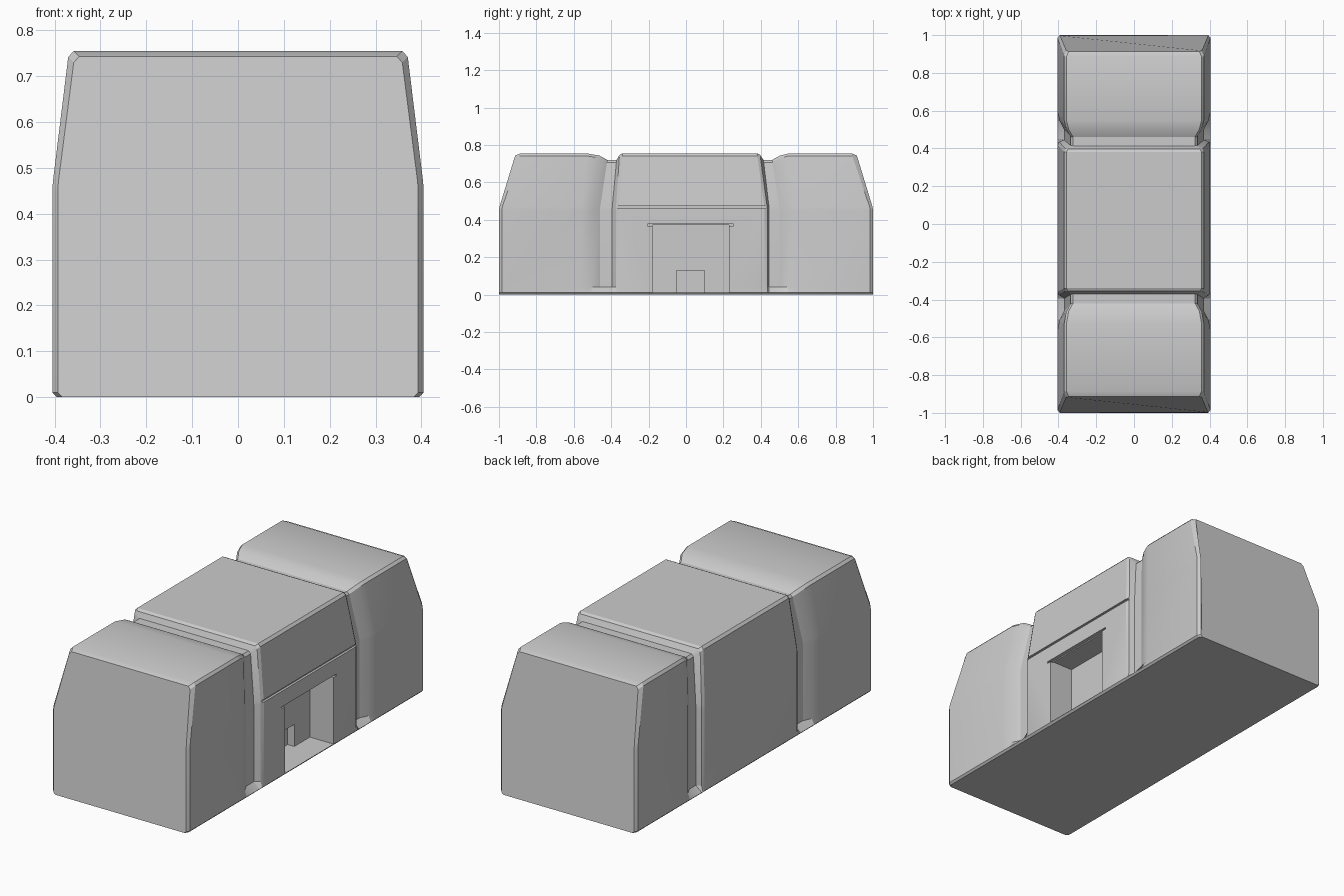
import bpy, bmesh, math

if "Cube" in bpy.data.objects:
    bpy.data.objects.remove(bpy.data.objects["Cube"])

SHOULDER, TOP = 0.46, 0.755


def width(z):
    # half width of the building: upright wall, then a slight inward lean
    return 0.405 - 0.035 * max(0, z - SHOULDER) / 0.285


def section(y_low, y_high, inset, base):
    # closed outline; the groove inset fades out at the base plinth
    half = [(0.395 - base, 0.0), (0.405 - base, 0.01), (width(0.04) - inset, 0.04)]
    half += [(width(z) - inset, z) for z in (0.45, 0.47)]
    half += [(width(0.742) - inset, 0.742 - inset), (0.358 - inset, TOP - inset)]
    outline = half + [(-x, z) for x, z in reversed(half)]
    pts = []
    for x, z in outline:
        t = max(0, z - SHOULDER) / (TOP - SHOULDER)
        pts.append((x, y_low + (y_high - y_low) * t, z))
    return pts


def cutter(name, x0, x1, y0, y1, z0, z1):
    bpy.ops.mesh.primitive_cube_add(
        size=1, location=((x0 + x1) / 2, (y0 + y1) / 2, (z0 + z1) / 2))
    ob = bpy.context.object
    ob.name = name
    ob.scale = (x1 - x0, y1 - y0, z1 - z0)
    ob.hide_render = True
    return ob


# stations along the building: y at wall, y at roof, inset, base inset
stations = [
    (-1.0, -0.91, 0.012, 0.012), (-0.985, -0.885, 0, 0),
    (-0.56, -0.53, 0, 0), (-0.505, -0.46, 0.012, 0),
    (-0.46, -0.415, 0.035, 0), (-0.395, -0.368, 0.035, 0),
    (-0.375, -0.355, 0.008, 0), (-0.36, -0.34, 0, 0),
    (0.42, 0.38, 0, 0), (0.435, 0.395, 0.008, 0),
    (0.445, 0.41, 0.035, 0), (0.50, 0.455, 0.035, 0),
    (0.545, 0.50, 0.012, 0), (0.59, 0.55, 0, 0),
    (0.985, 0.885, 0, 0), (1.0, 0.91, 0.012, 0.012),
]

# building shell lofted through the stations
bm = bmesh.new()
rings = [[bm.verts.new(p) for p in section(*s)] for s in stations]
for a, b in zip(rings, rings[1:]):
    n = len(a)
    for i in range(n):
        j = (i + 1) % n
        bm.faces.new((a[i], a[j], b[j], b[i]))
bm.faces.new(rings[0])
bm.faces.new(rings[-1])
bmesh.ops.recalc_face_normals(bm, faces=bm.faces)
mesh = bpy.data.meshes.new("building_shell")
bm.to_mesh(mesh)
bm.free()
building = bpy.data.objects.new("building_shell", mesh)
bpy.context.collection.objects.link(building)

# doorway, inner niche, lintel slot and wall groove
cutters = [
    cutter("doorway_cutter", 0.265, 0.5, -0.18, 0.23, 0.012, 0.372),
    cutter("niche_cutter", 0.225, 0.3, -0.05, 0.098, 0.012, 0.13),
    cutter("lintel_cutter", 0.385, 0.5, -0.205, 0.255, 0.368, 0.378),
    cutter("wall_groove_cutter", 0.392, 0.5, -0.367, 0.432, 0.461, 0.474),
]
bpy.ops.object.select_all(action='DESELECT')
bpy.context.view_layer.objects.active = building
building.select_set(True)
for c in cutters:
    mod = building.modifiers.new(c.name, 'BOOLEAN')
    mod.operation = 'DIFFERENCE'
    mod.solver = 'EXACT'
    mod.object = c
    bpy.ops.object.modifier_apply(modifier=mod.name)
for c in cutters:
    bpy.data.objects.remove(c)
bpy.ops.object.shade_smooth_by_angle(angle=math.radians(25))
